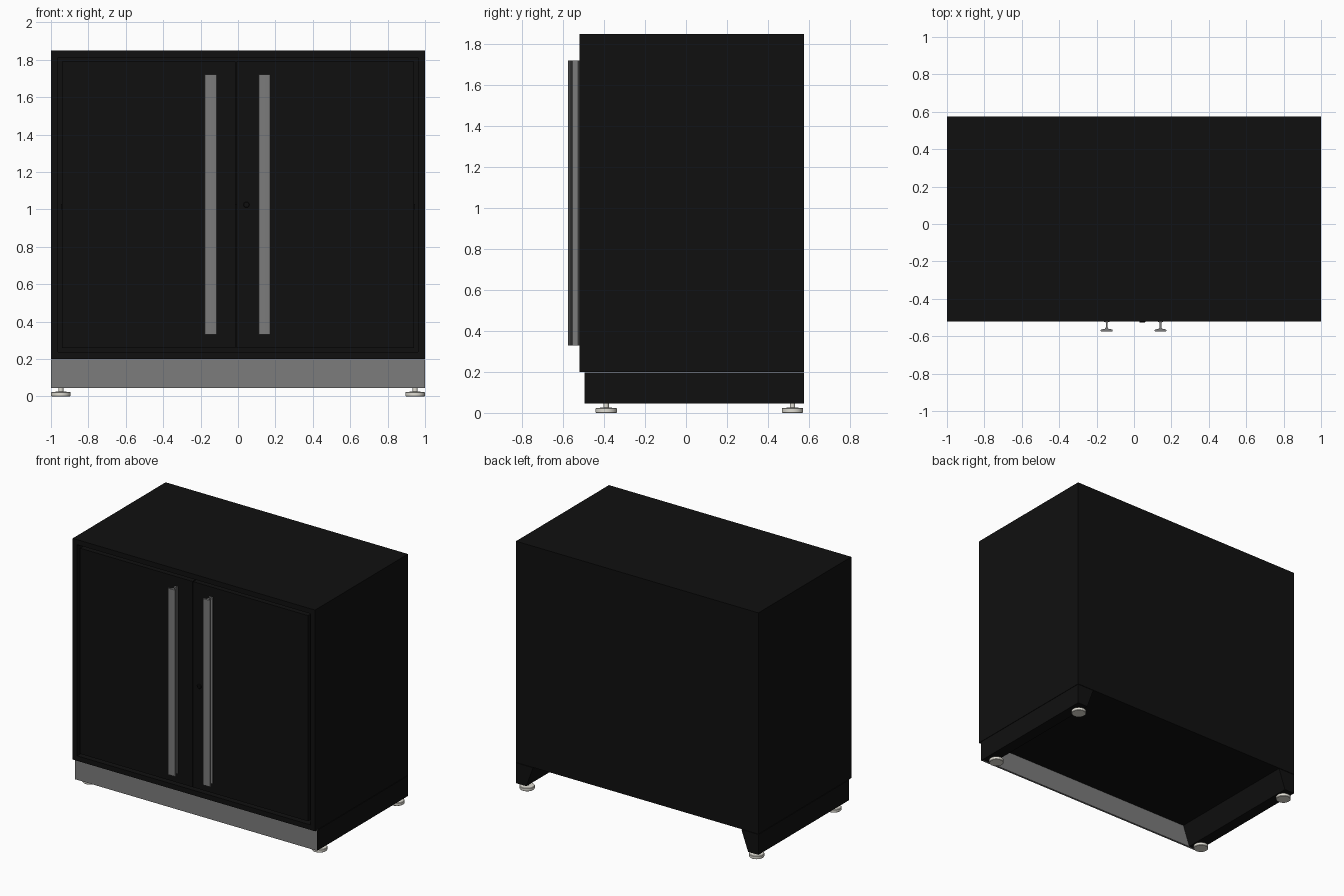
import bpy, bmesh
from mathutils import Vector

if "Cube" in bpy.data.objects:
    bpy.data.objects.remove(bpy.data.objects["Cube"])


def material(name, rgb):
    m = bpy.data.materials.new(name)
    m.diffuse_color = (*rgb, 1)
    m.use_nodes = True
    m.node_tree.nodes["Principled BSDF"].inputs["Base Color"].default_value = m.diffuse_color
    return m


BLACK = material("black_paint", (0.005, 0.005, 0.005))
GREY = material("brushed_grey", (0.2, 0.2, 0.2))
PALE = material("pale_plastic", (0.75, 0.73, 0.66))


def finish(name, bm, mat):
    bmesh.ops.recalc_face_normals(bm, faces=bm.faces)
    me = bpy.data.meshes.new(name)
    bm.to_mesh(me)
    bm.free()
    ob = bpy.data.objects.new(name, me)
    bpy.context.collection.objects.link(ob)
    me.materials.append(mat)
    return ob


def box_mesh(lo, hi):
    lo, hi = Vector(lo), Vector(hi)
    bm = bmesh.new()
    bmesh.ops.create_cube(bm, size=1)
    for v in bm.verts:
        v.co = (lo + hi) / 2 + v.co * (hi - lo)
    return bm


def box(name, lo, hi, mat):
    return finish(name, box_mesh(lo, hi), mat)


def prism(name, points, direction, mat):
    """Extrude a closed 3D outline along a direction."""
    bm = bmesh.new()
    face = bm.faces.new([bm.verts.new(p) for p in points])
    new = bmesh.ops.extrude_face_region(bm, geom=[face], use_keep_orig=True)["geom"]
    bmesh.ops.translate(bm, vec=direction,
                        verts=[g for g in new if isinstance(g, bmesh.types.BMVert)])
    return finish(name, bm, mat)


def smooth(ob):
    bpy.ops.object.select_all(action='DESELECT')
    ob.select_set(True)
    bpy.context.view_layer.objects.active = ob
    bpy.ops.object.shade_smooth_by_angle()


def lathe(name, profile, centre, axis, mat, n=32):
    """Stack of rings (radius, height) along z or -y."""
    bm = bmesh.new()
    rings = []
    for r, h in profile:
        ring = bmesh.ops.create_circle(bm, segments=n, radius=r)["verts"]
        for v in ring:
            x, y, _ = v.co
            v.co = Vector(centre) + Vector((x, y, h) if axis == 'z' else (x, -h, y))
        rings.append(ring)
    for a, b in zip(rings, rings[1:]):
        for i in range(n):
            bm.faces.new((a[i], a[(i + 1) % n], b[(i + 1) % n], b[i]))
    bm.faces.new(rings[0])
    bm.faces.new(rings[-1])
    ob = finish(name, bm, mat)
    smooth(ob)
    return ob


# Cabinet shell, hollow, with a front frame
FRONT, BACK = -0.52, 0.575
bm = box_mesh((-1, FRONT, 0.2), (1, BACK, 1.85))
bm.normal_update()
front = min(bm.faces, key=lambda f: f.calc_center_median().y)
bmesh.ops.inset_region(bm, faces=[front], thickness=0.053)
new = bmesh.ops.extrude_face_region(bm, geom=[front])["geom"]
bmesh.ops.delete(bm, geom=[front], context='FACES_ONLY') if front.is_valid else None
bmesh.ops.translate(bm, vec=(0, BACK - FRONT - 0.02, 0),
                    verts=[g for g in new if isinstance(g, bmesh.types.BMVert)])
finish("cabinet_shell", bm, BLACK)
box("inner_shelf", (-0.947, -0.44, 1.0), (0.947, 0.55, 1.03), BLACK)

# Doors set into the frame, with a narrow gap between them
for side, x0, x1 in (("left", -0.941, -0.013), ("right", -0.007, 0.941)):
    box(side + "_door", (x0, FRONT + 0.002, 0.258), (x1, -0.475, 1.792), BLACK)

# Full-height handles: shallow face plate on a thin web with a foot flange
half = [(0.014, -0.518), (0.014, -0.523), (0.005, -0.526), (0.005, -0.553),
        (0.010, -0.560), (0.024, -0.563), (0.032, -0.566), (0.0325, -0.570),
        (0.030, -0.574), (0.024, -0.575)]
for side, cx in (("left", -0.146), ("right", 0.142)):
    outline = half + [(-x, y) for x, y in reversed(half)]
    smooth(prism(side + "_handle", [(cx + x, y, 0.33) for x, y in outline],
                 (0, 0, 1.39), GREY))

# Key lock on the right door
lathe("lock", [(0.016, -0.005), (0.016, 0.004), (0.013, 0.007), (0.009, 0.007),
               (0.009, 0.004)], (0.045, FRONT, 1.025), 'y', BLACK)

# Base: sloped side rails, open at the back, and a grey kick plate
for side, s in (("left", -1), ("right", 1)):
    rail = [(1, 0.045), (0.915, 0.045), (0.86, 0.197), (1, 0.197)]
    prism(side + "_base_rail", [(s * x, -0.48, z) for x, z in rail],
          (0, BACK + 0.48, 0), BLACK)
    box(side + "_rail_end", (min(s, s * 0.99), -0.494, 0.045),
        (max(s, s * 0.99), -0.48, 0.197), BLACK)
box("kick_plate", (-0.999, -0.496, 0.045), (0.999, -0.481, 0.197), GREY)

# Levelling feet
for sx, side in ((-1, "left"), (1, "right")):
    for y, end in ((-0.39, "front"), (0.52, "back")):
        lathe(f"{end}_{side}_foot",
              [(0.049, 0), (0.052, 0.003), (0.052, 0.021), (0.049, 0.024),
               (0.013, 0.026), (0.013, 0.05)], (sx * 0.947, y, 0), 'z', PALE)
